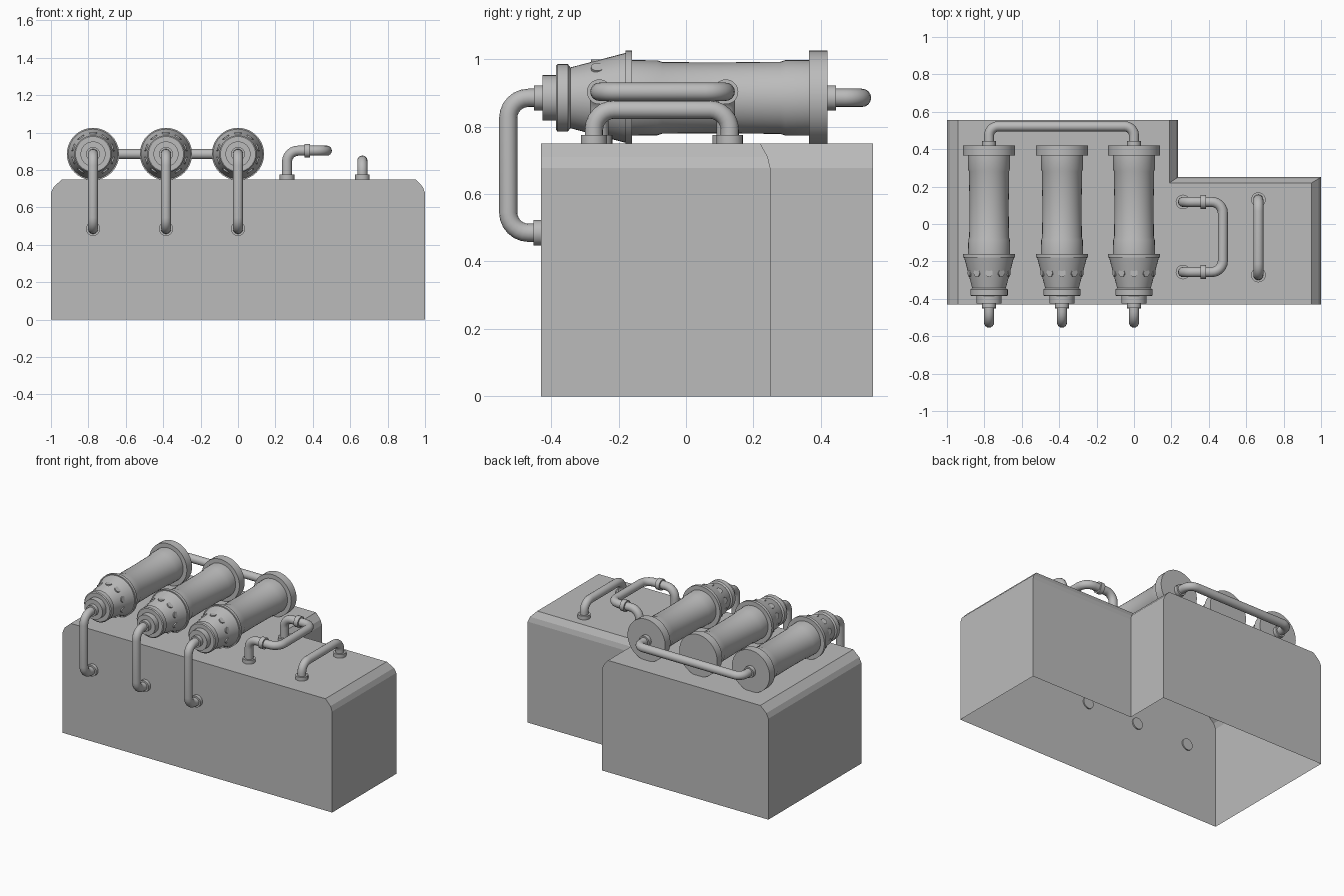
import bpy, bmesh, math
from mathutils import Vector

cube = bpy.data.objects.get("Cube")
if cube:
    bpy.data.objects.remove(cube, do_unlink=True)

grey = bpy.data.materials.new("plain_grey")
grey.use_nodes = True
GREY = (0.5, 0.5, 0.5, 1)
grey.diffuse_color = GREY
grey.node_tree.nodes["Principled BSDF"].inputs["Base Color"].default_value = GREY


def add_mesh(name, bm, smooth=True):
    bmesh.ops.recalc_face_normals(bm, faces=bm.faces)
    mesh = bpy.data.meshes.new(name)
    bm.to_mesh(mesh)
    bm.free()
    mesh.materials.append(grey)
    obj = bpy.data.objects.new(name, mesh)
    bpy.context.collection.objects.link(obj)
    if smooth:
        bpy.ops.object.select_all(action='DESELECT')
        obj.select_set(True)
        bpy.context.view_layer.objects.active = obj
        bpy.ops.object.shade_smooth_by_angle(angle=math.radians(35))
    return obj


def bridge(bm, a, b):
    for i in range(len(a)):
        j = (i + 1) % len(a)
        bm.faces.new((a[i], a[j], b[j], b[i]))


def lathe(name, origin, axis, profile, sides):
    """Turn (distance along axis, radius) pairs into a capped solid."""
    bm = bmesh.new()
    turn = Vector((0, 0, 1)).rotation_difference(Vector(axis))
    rings = []
    for t, r in profile:
        ring = []
        for i in range(sides):
            a = math.tau * i / sides
            p = Vector((r * math.cos(a), r * math.sin(a), t))
            ring.append(bm.verts.new(Vector(origin) + turn @ p))
        rings.append(ring)
    for a, b in zip(rings, rings[1:]):
        bridge(bm, a, b)
    bm.faces.new(rings[0])
    bm.faces.new(rings[-1])
    return add_mesh(name, bm)


def collar(name, origin, axis, length, radius):
    return lathe(name, origin, axis, [(0, radius), (length, radius)], 20)


def pipe(name, corners, radius=0.027, bend=0.06, steps=6):
    """Sweep a round tube along a path with filleted corners."""
    pts = [Vector(c) for c in corners]
    path = [pts[0]]
    for a, b, c in zip(pts, pts[1:], pts[2:]):
        u, v = (a - b).normalized(), (c - b).normalized()
        centre = b + (u + v) * bend
        for i in range(steps + 1):
            ang = math.pi / 2 * i / steps
            path.append(centre - v * bend * math.cos(ang) - u * bend * math.sin(ang))
    path.append(pts[-1])
    bm = bmesh.new()
    rings = []
    tangent = (path[1] - path[0]).normalized()
    side = tangent.orthogonal().normalized()
    for k, p in enumerate(path):
        new = (path[min(k + 1, len(path) - 1)] - path[max(k - 1, 0)]).normalized()
        side = tangent.rotation_difference(new) @ side
        tangent = new
        up = tangent.cross(side)
        rings.append([bm.verts.new(p + radius * (side * math.cos(a) + up * math.sin(a)))
                      for a in (math.tau * i / 16 for i in range(16))])
    for a, b in zip(rings, rings[1:]):
        bridge(bm, a, b)
    bm.faces.new(rings[0])
    bm.faces.new(rings[-1])
    return add_mesh(name, bm)


# L-shaped housing, open underneath, with softened upper edges
FRONT, BACK, TOP = -0.43, 0.555, 0.75
bm = bmesh.new()
loops = []
for z, k in ((0, 0), (0.677, 0), (0.71, 0.25), (TOP, 1)):
    left, right = 1 - 0.05 * k, -1 + 0.06 * k
    step_x, step_y = 0.235 - 0.045 * k, 0.25 - 0.03 * k
    outline = [(right, FRONT), (left, FRONT), (left, step_y),
               (step_x, step_y), (step_x, BACK), (right, BACK)]
    loops.append([bm.verts.new((x, y, z)) for x, y in outline])
for a, b in zip(loops, loops[1:]):
    bridge(bm, a, b)
bm.faces.new(loops[-1])
add_mesh("housing", bm, smooth=False)

# Three tanks lying front to back, each with a front downpipe
AXIS_Z = 0.885
TANK_X = (-0.775, -0.385, 0.0)
tank_profile = [
    (-0.45, 0.037), (-0.425, 0.037), (-0.425, 0.067), (-0.386, 0.067),
    (-0.386, 0.094), (-0.381, 0.1), (-0.35, 0.1), (-0.343, 0.09),
    (-0.18, 0.133), (-0.18, 0.14), (-0.16, 0.14), (-0.16, 0.112),
    (-0.085, 0.111), (-0.07, 0.106), (0.1, 0.105), (0.28, 0.107),
    (0.295, 0.112), (0.365, 0.112), (0.365, 0.14), (0.42, 0.14)]
for n, x in enumerate(TANK_X, 1):
    lathe(f"tank_{n}", (x, 0, AXIS_Z), (0, 1, 0), tank_profile, 40)
    # ring of studs around the cone
    for s in range(10):
        a = math.tau * s / 10
        out = Vector((math.sin(a), 0, math.cos(a)))
        base = Vector((x, -0.262, AXIS_Z)) + out * 0.09
        lathe(f"cone_stud_{n}_{s + 1}", base, out, [(0, 0.02), (0.024, 0.02)], 12)
    pipe(f"front_pipe_{n}", [(x, -0.44, AXIS_Z), (x, -0.527, AXIS_Z),
                             (x, -0.527, 0.485), (x, FRONT, 0.485)])
    collar(f"front_pipe_collar_{n}", (x, FRONT - 0.022, 0.485), (0, 1, 0), 0.03, 0.038)

# Rear pipe joining the outer tanks
for n, x in (("right", TANK_X[0]), ("left", TANK_X[2])):
    collar(f"rear_collar_{n}", (x, 0.42, AXIS_Z), (0, 1, 0), 0.025, 0.037)
a, b = TANK_X[0], TANK_X[2]
pipe("rear_pipe", [(a, 0.42, AXIS_Z), (a, 0.522, AXIS_Z),
                   (b, 0.522, AXIS_Z), (b, 0.42, AXIS_Z)], bend=0.05)

# Side loop: rises, turns sideways, then runs front to back
Y0, Y1, LOOP_Z = -0.257, 0.118, 0.903
pipe("side_loop_pipe", [(0.262, Y0, TOP), (0.262, Y0, LOOP_Z), (0.475, Y0, LOOP_Z),
                        (0.475, Y1, LOOP_Z), (0.262, Y1, LOOP_Z), (0.262, Y1, TOP)])
for n, y in (("front", Y0), ("back", Y1)):
    collar(f"loop_foot_{n}", (0.262, y, TOP - 0.005), (0, 0, 1), 0.03, 0.039)
    collar(f"loop_joint_{n}", (0.355, y, LOOP_Z), (1, 0, 0), 0.03, 0.037)

# Low bridge pipe at the far side
H0, H1, HX = -0.273, 0.13, 0.665
pipe("bridge_pipe", [(HX, H0, TOP), (HX, H0, 0.85), (HX, H1, 0.85), (HX, H1, TOP)])
for n, y in (("front", H0), ("back", H1)):
    collar(f"bridge_foot_{n}", (HX, y, TOP - 0.005), (0, 0, 1), 0.03, 0.039)
